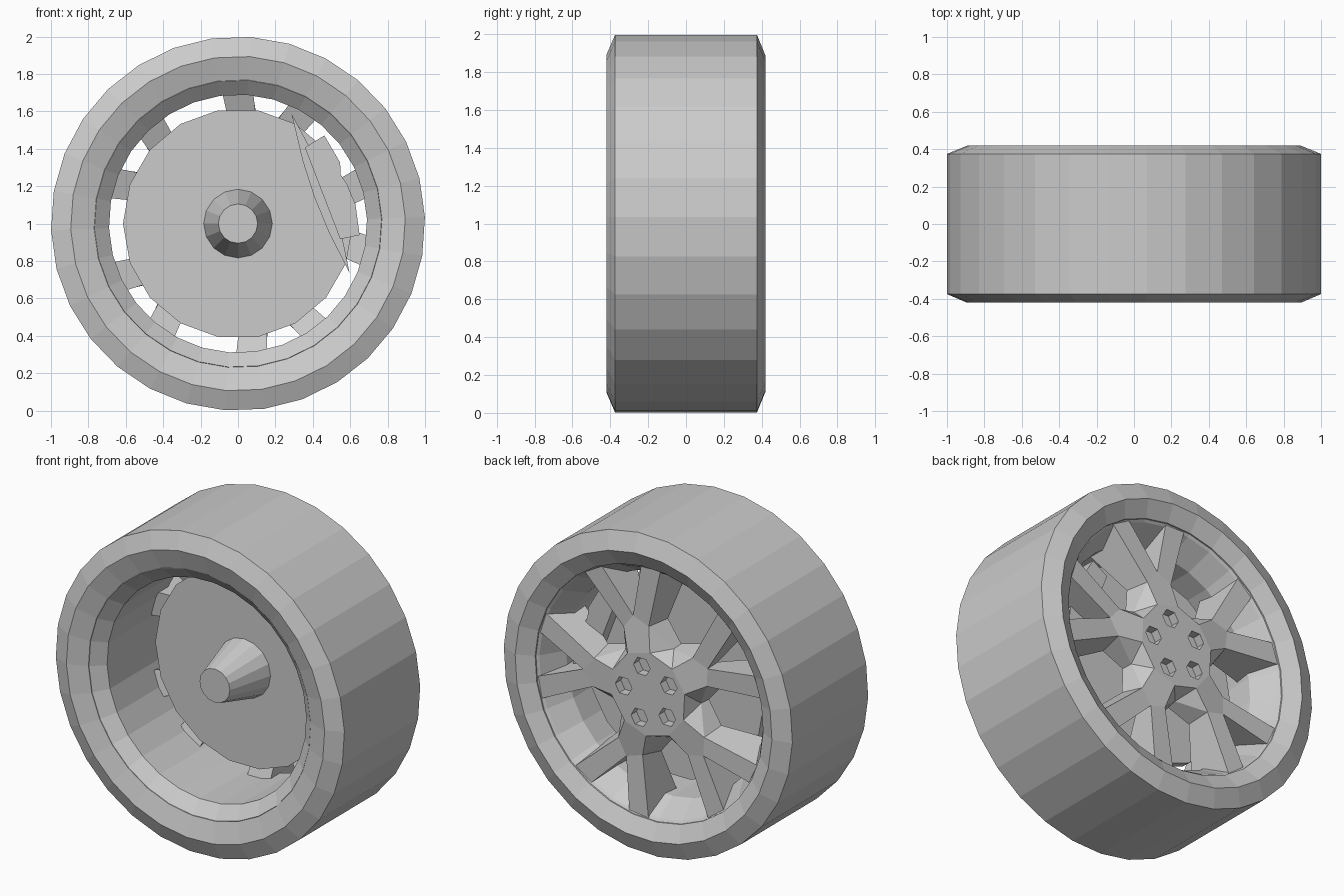
import bpy, bmesh
from math import sin, cos, radians

cube = bpy.data.objects.get("Cube")
if cube:
    bpy.data.objects.remove(cube, do_unlink=True)

grey = bpy.data.materials.new("plain_grey")
grey.use_nodes = True
GREY = (0.6, 0.6, 0.6, 1)
grey.diffuse_color = GREY
grey.node_tree.nodes["Principled BSDF"].inputs["Base Color"].default_value = GREY


def place(u, t, y, degrees):
    """Point at radial u, tangential t, depth y, turned about the axle."""
    a = radians(degrees)
    return (u * cos(a) - t * sin(a), y, 1 + u * sin(a) + t * cos(a))


def finish(name, bm):
    bmesh.ops.recalc_face_normals(bm, faces=bm.faces[:])
    mesh = bpy.data.meshes.new(name)
    bm.to_mesh(mesh)
    bm.free()
    mesh.materials.append(grey)
    obj = bpy.data.objects.new(name, mesh)
    bpy.context.collection.objects.link(obj)
    return obj


def lathe(name, profile, sides, phase, closed):
    """Turn (radius, y) points about the axle; closed loop or capped solid."""
    bm = bmesh.new()
    rings = [[bm.verts.new(place(r, 0, y, phase + 360 * k / sides))
              for k in range(sides)] for r, y in profile]
    pairs = list(zip(rings, rings[1:]))
    if closed:
        pairs.append((rings[-1], rings[0]))
    else:
        bm.faces.new(rings[0])
        bm.faces.new(rings[-1])
    for a, b in pairs:
        for k in range(sides):
            j = (k + 1) % sides
            bm.faces.new((a[k], a[j], b[j], b[k]))
    return finish(name, bm)


def plate(name, outline, y0, y1, degrees):
    """Extrude a (radial, tangential) outline along the axle."""
    bm = bmesh.new()
    front = [bm.verts.new(place(u, t, y0, degrees)) for u, t in outline]
    back = [bm.verts.new(place(u, t, y1, degrees)) for u, t in outline]
    bm.faces.new(front)
    bm.faces.new(back)
    for k in range(len(front)):
        j = (k + 1) % len(front)
        bm.faces.new((front[k], front[j], back[j], back[k]))
    return finish(name, bm)


# Tyre and rim barrel
SIDES, PHASE = 30, 2
lathe("tyre", [(1, -.375), (1, .375), (.89, .42), (.79, .365), (.79, .3),
               (.78, -.3), (.77, -.38), (.895, -.42)], SIDES, PHASE, True)
lathe("rim_barrel", [(.768, -.378), (.69, -.31), (.69, .2), (.775, .345),
                     (.795, .36), (.8, .3), (.72, .18), (.72, -.28),
                     (.78, -.36)], SIDES, PHASE, True)

# Brake disc, tapered axle and centre carrier
lathe("brake_disc", [(.615, .06), (.615, .11)], 18, 0, False)
lathe("axle_cone", [(.105, -.23), (.185, .065)], 16, 0, False)
lathe("hub_carrier", [(.2, .1), (.2, .24)], 16, 0, False)

# Brake caliper straddling the disc
plate("caliper_bracket", [(.47, .455), (.44, .2), (.432, 0), (.44, -.2),
                          (.47, -.455), (.5, -.25), (.52, 0), (.5, .25)],
      .0, .03, 20)
plate("caliper_body", [(.475, .26), (.595, .285), (.625, .12), (.605, .06),
                       (.62, 0), (.625, -.12), (.59, -.28), (.485, -.265)],
      -.02, .19, 20)

# Five forked spokes around a raised hub, each point paired with one behind it
SPOKE_ANGLE = 3
bm = bmesh.new()
behind = {}


def pair(outer, inner, degrees):
    v = bm.verts.new(place(*outer, degrees))
    behind[v] = bm.verts.new(place(*inner, degrees))
    return v


sectors = []
for k in range(5):
    a = SPOKE_ANGLE + 72 * k
    s = {"notch": pair((.47, 0, .35), (.44, 0, .21), a),
         "valley": pair((.295, 0, .27), (.3, 0, .2), a + 36)}
    for side in (-1, 1):
        s["hub", side] = pair((.25, side * .08, .375), (.25, side * .08, .2), a)
        s["neck", side] = pair((.4, side * .09, .345), (.4, side * .13, .21), a)
        s["outer", side] = pair((.735, side * .27, .355), (.65, side * .26, .1), a)
        s["inner", side] = pair((.768, side * .14, .355), (.69, side * .1, .1), a)
    sectors.append(s)

for k, s in enumerate(sectors):
    after, before = sectors[(k + 1) % 5], sectors[k - 1]
    bm.faces.new((s["hub", -1], s["hub", 1], s["neck", 1], s["notch"], s["neck", -1]))
    for side in (-1, 1):
        bm.faces.new((s["neck", side], s["outer", side], s["inner", side], s["notch"]))
        valley = s["valley"] if side == 1 else before["valley"]
        bm.faces.new((s["hub", side], valley, s["neck", side]))
    bm.faces.new((s["hub", 1], after["hub", -1], s["valley"]))
bm.faces.new([s["hub", side] for s in sectors for side in (-1, 1)])

# Close the spokes with side walls and a back
rim_edges = [e.verts[:] for e in bm.edges if e.is_boundary]
for face in bm.faces[:]:
    bm.faces.new([behind[v] for v in face.verts])
for a, b in rim_edges:
    bm.faces.new((a, b, behind[b], behind[a]))
spokes = finish("spokes", bm)

# Hexagonal lug recesses
for k in range(5):
    x, _, z = place(.17, 0, 0, SPOKE_ANGLE + 72 * k)
    hexagon = [(.058 * cos(radians(60 * i)), .058 * sin(radians(60 * i))) for i in range(6)]
    cutter = plate("lug_cutter", hexagon, .32, .45, 0)
    cutter.location = (x, 0, z - 1)
    cutter.hide_render = True
    mod = spokes.modifiers.new("lug_recess", "BOOLEAN")
    mod.operation = "DIFFERENCE"
    mod.solver = "EXACT"
    mod.object = cutter
    bpy.context.view_layer.objects.active = spokes
    bpy.context.view_layer.update()
    bpy.ops.object.modifier_apply(modifier=mod.name)
    bpy.data.objects.remove(cutter, do_unlink=True)
